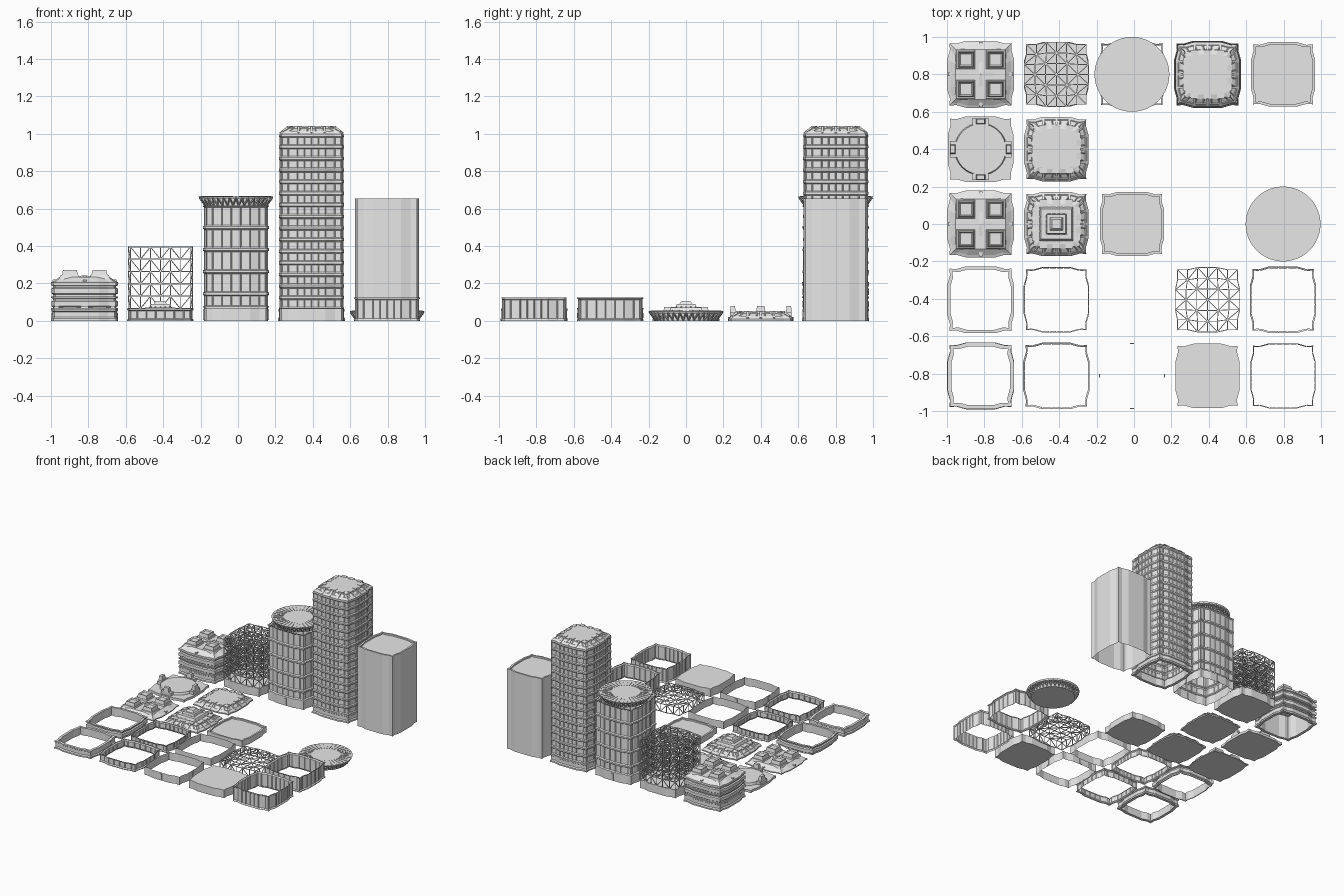
import bpy, bmesh, math
from mathutils import Vector, Matrix

cube = bpy.data.objects.get("Cube")
if cube:
    bpy.data.objects.remove(cube)

grey = bpy.data.materials.new("plain_grey")
grey.use_nodes = True
grey.diffuse_color = (0.8, 0.8, 0.8, 1)
grey.node_tree.nodes["Principled BSDF"].inputs["Base Color"].default_value = (0.8, 0.8, 0.8, 1)

COL = [-0.82, -0.415, -0.011, 0.393, 0.797]
ROW = [0.8, 0.4, 0.0, -0.405, -0.812]
SIDE = [(0.172, -0.075), (0.172, 0.075), (0.158, 0.125), (0.16, 0.16), (0.158, -0.125)]
FLOOR, TALL = 0.062, 0.118


def finish(name, bm, cell, z=0.0):
    mesh = bpy.data.meshes.new(name)
    bm.to_mesh(mesh)
    bm.free()
    mesh.materials.append(grey)
    ob = bpy.data.objects.new(name, mesh)
    ob.location = (COL[cell[0]], ROW[cell[1]], z)
    bpy.context.scene.collection.objects.link(ob)
    return ob


def outline(step=None):
    """Bowed square with small square corners, optionally split into bays."""
    quarter = [SIDE[4], SIDE[0], SIDE[1], SIDE[2], SIDE[3]]
    pts = []
    for k in range(4):
        turn = Matrix.Rotation(k * math.pi / 2, 2)
        pts += [turn @ Vector(p) for p in quarter]
    if not step:
        return pts
    out = []
    for a, b in zip(pts, pts[1:] + pts[:1]):
        n = max(1, round((b - a).length / step))
        out += [a.lerp(b, i / n) for i in range(n)]
    return out


def loft(bm, profile, step=None, bottom=False, top=False):
    """Sweep the footprint through (scale, z) pairs; returns the face bands."""
    pts = outline(step)
    rings = [[bm.verts.new((p.x * s, p.y * s, z)) for p in pts] for s, z in profile]
    n, bands = len(pts), []
    for a, b in zip(rings, rings[1:]):
        bands.append([bm.faces.new((a[i], a[(i + 1) % n], b[(i + 1) % n], b[i])) for i in range(n)])
    if bottom:
        bm.faces.new(rings[0][::-1])
    if top:
        bm.faces.new(rings[-1])
    bm.normal_update()
    return bands


def recess(bm, faces, width, depth):
    bmesh.ops.inset_individual(bm, faces=faces, thickness=width, depth=-depth)


def block(bm, lo, hi, taper=1.0):
    lo, hi = Vector(lo), Vector(hi)
    mid, size = (lo + hi) / 2, hi - lo
    vs = bmesh.ops.create_cube(bm, size=1)["verts"]
    for v in vs:
        t = taper if v.co.z > 0 else 1
        v.co = mid + Vector((v.co.x * size.x * t, v.co.y * size.y * t, v.co.z * size.z))
    return vs


def bar(bm, a, b, r):
    a, b = Vector(a), Vector(b)
    rot = (b - a).to_track_quat('Z', 'Y').to_matrix().to_4x4()
    m = Matrix.Translation((a + b) / 2) @ rot @ Matrix.Diagonal((2 * r, 2 * r, (b - a).length, 1))
    bmesh.ops.create_cube(bm, size=1, matrix=m)


def four_sides(bm, build):
    """Repeat a detail built on the +x side around all four sides."""
    for k in range(4):
        old = set(bm.verts)
        build()
        new = [v for v in bm.verts if v not in old]
        bmesh.ops.rotate(bm, verts=new, matrix=Matrix.Rotation(k * math.pi / 2, 3, 'Z'))


# Wall and ring modules
def base_ring(name, cell, z=0.0):
    bm = bmesh.new()
    loft(bm, [(0.91, 0), (1.04, 0), (1.04, 0.012), (1, 0.02), (1, 0.048), (1.03, 0.052),
              (1.03, 0.062), (0.91, 0.062), (0.91, 0)])
    return finish(name, bm, cell, z)


def banded_ring(name, cell, z=0.0):
    bm = bmesh.new()
    loft(bm, [(0.94, 0), (0.98, 0), (0.98, 0.01), (1.03, 0.016), (1.03, 0.042), (0.98, 0.048),
              (0.98, 0.056), (1.04, 0.06), (1.04, 0.068), (0.94, 0.068), (0.94, 0)])
    return finish(name, bm, cell, z)


def window_floor(name, cell, z=0.0, high=FLOOR, step=0.042, lip=1.015):
    bm = bmesh.new()
    bands = loft(bm, [(lip, 0), (lip, 0.006), (1, 0.009), (1, high - 0.009),
                      (lip, high - 0.006), (lip, high)], step)
    recess(bm, bands[2], 0.005, 0.004)
    return finish(name, bm, cell, z)


def plain_wall(name, cell, high, z=0.0, doors=False):
    bm = bmesh.new()
    loft(bm, [(1, 0), (1, high)])
    if doors:
        four_sides(bm, lambda: block(bm, (0.171, -0.01, 0.005), (0.177, 0.01, high - 0.01)))
    return finish(name, bm, cell, z)


def slab(name, cell, high, rim=True, bottom=True):
    bm = bmesh.new()
    prof = [(1, 0), (1, high)]
    if rim:
        prof += [(0.92, high), (0.92, high - 0.012)]
    loft(bm, prof, bottom=bottom, top=True)
    return finish(name, bm, cell)


# Roof modules
def sloped_roof(name, cell, z=0.0, lantern=False):
    bm = bmesh.new()
    bands = loft(bm, [(1, 0), (1, 0.01), (0.92, 0.026), (0.76, 0.044), (0.62, 0.05)], 0.05, True, True)
    recess(bm, bands[2], 0.005, 0.004)

    def ribs():
        for y in (-0.07, 0, 0.07):
            bar(bm, (0.168, y, 0.012), (0.125, y, 0.046), 0.006)
            block(bm, (0.1, y - 0.02, 0.044), (0.13, y + 0.02, 0.052))
    four_sides(bm, ribs)
    if lantern:
        block(bm, (-0.09, -0.09, 0.05), (0.09, 0.09, 0.072), 0.9)
        block(bm, (-0.055, -0.055, 0.072), (0.055, 0.055, 0.09), 0.9)
        block(bm, (-0.035, -0.035, 0.09), (0.035, 0.035, 0.105), 0.7)

        def bays():
            for i in range(-2, 3):
                bar(bm, (0.092, i * 0.04, 0.05), (0.05, i * 0.024, 0.075), 0.003)
        four_sides(bm, bays)
    return finish(name, bm, cell, z)


def skylight_roof(name, cell, z=0.0):
    bm = bmesh.new()
    loft(bm, [(1.04, 0), (1.04, 0.008), (0.96, 0.014), (0.78, 0.036)], bottom=True, top=True)

    def quarter():
        block(bm, (0.024, 0.024, 0.02), (0.138, 0.138, 0.046), 0.85)
        vs = block(bm, (0.036, 0.036, 0.046), (0.122, 0.122, 0.074), 0.86)
        lid = max({f for v in vs for f in v.link_faces}, key=lambda f: f.calc_center_median().z)
        bm.normal_update()
        recess(bm, [lid], 0.01, 0.01)
        bar(bm, (0, 0, 0.036), (0.172, 0, 0.012), 0.009)
    four_sides(bm, quarter)
    return finish(name, bm, cell, z)


def round_roof(name, cell):
    bm = bmesh.new()
    loft(bm, [(1.02, 0), (1.02, 0.02)], bottom=True, top=True)
    bmesh.ops.create_cone(bm, cap_ends=True, segments=32, radius1=0.14, radius2=0.135, depth=0.02,
                          matrix=Matrix.Translation((0, 0, 0.03)))

    def vents():
        block(bm, (0.13, -0.045, 0.02), (0.165, 0.045, 0.045))
        block(bm, (0.135, -0.025, 0.045), (0.165, 0.025, 0.08), 0.8)
    four_sides(bm, vents)
    return finish(name, bm, cell)


def crown(name, cell, z=0.0):
    bm = bmesh.new()
    n = 36
    for r1, r2, d, h in ((0.165, 0.165, 0.045, 0.0225), (0.194, 0.2, 0.012, 0.046)):
        bmesh.ops.create_cone(bm, cap_ends=True, segments=n * 2, radius1=r1, radius2=r2, depth=d,
                              matrix=Matrix.Translation((0, 0, h)))
    for k in range(n):
        turn = Matrix.Rotation(k * math.tau / n, 3, 'Z')
        side = Matrix.Rotation((k + 0.5) * math.tau / n, 3, 'Z')
        bar(bm, turn @ Vector((0.11, 0, 0.052)), turn @ Vector((0.19, 0, 0.052)), 0.003)
        for t in (turn, Matrix.Rotation((k + 1) * math.tau / n, 3, 'Z')):
            bar(bm, side @ Vector((0.166, 0, 0.003)), t @ Vector((0.196, 0, 0.045)), 0.003)
    return finish(name, bm, cell, z)


# Open lattice frame with a braced top
def lattice(name, cell, z=0.0, high=0.066, n=6):
    bm = bmesh.new()

    def reach(t):
        t = abs(t) * 0.16
        return 0.172 if t <= 0.08 else 0.16

    def node(i, j, h):
        u, v = 2 * i / n - 1, 2 * j / n - 1
        return Vector((u * reach(v), v * reach(u), h))
    r = 0.0022
    for i in range(n + 1):
        for j in range(n + 1):
            p = node(i, j, high)
            for di, dj in ((1, 0), (0, 1)):
                if i + di > n or j + dj > n:
                    continue
                bar(bm, p, node(i + di, j + dj, high), r)
                rim = j in (0, n) if di else i in (0, n)
                if rim:
                    odd = (i + j) % 2
                    a, b = (i, j), (i + di, j + dj)
                    bar(bm, node(*a, 0.0 if odd else high), node(*b, high if odd else 0.0), r)
                    bar(bm, node(*a, r), node(*b, r), r)
            if i in (0, n) or j in (0, n):
                bar(bm, node(i, j, 0), p, r)
            if i < n and j < n:
                a, b = ((i, j), (i + 1, j + 1)) if (i + j) % 2 == 0 else ((i + 1, j), (i, j + 1))
                bar(bm, node(*a, high), node(*b, high), r)
    return finish(name, bm, cell, z)


# Back row: five assembled towers
base_ring("low_tower_base", (0, 0))
for i in range(2):
    banded_ring(f"low_tower_band_{i + 1}", (0, 0), 0.062 + i * 0.068)
skylight_roof("low_tower_roof", (0, 0), 0.198)

slab("lattice_tower_base", (1, 0), 0.065, rim=False)
for i in range(5):
    lattice(f"lattice_tower_level_{i + 1}", (1, 0), 0.065 + i * 0.066)

plain_wall("round_top_tower_base", (2, 0), 0.07, doors=True)
window_floor("round_top_tower_entry", (2, 0), 0.07, 0.075, 0.06, 1.03)
for i in range(4):
    window_floor(f"round_top_tower_floor_{i + 1}", (2, 0), 0.145 + i * TALL, TALL, 0.06, 1.03)
crown("round_top_tower_crown", (2, 0), 0.613)

base_ring("high_tower_base", (3, 0))
for i in range(15):
    window_floor(f"high_tower_floor_{i + 1}", (3, 0), 0.062 + i * FLOOR)
sloped_roof("high_tower_roof", (3, 0), 0.99)

slab("plain_tower", (4, 0), 0.655, bottom=False)

# Loose roof modules
round_roof("round_roof", (0, 1))
sloped_roof("sloped_roof", (1, 1))
skylight_roof("skylight_roof", (0, 2))
sloped_roof("lantern_roof", (1, 2), lantern=True)
slab("rimmed_roof", (2, 2), 0.05)
crown("crown_roof", (4, 2))

# Loose wall modules
banded_ring("banded_ring", (0, 3))
window_floor("short_window_ring", (1, 3))
plain_wall("plain_ring", (2, 3), 0.062)
lattice("lattice_module", (3, 3))
window_floor("tall_window_ring", (4, 3), 0, 0.125, 0.06, 1.03)
base_ring("base_ring", (0, 4))
window_floor("ledged_ring", (1, 4), 0, 0.065, 0.06, 1.03)
plain_wall("door_ring", (2, 4), 0.065, doors=True)
slab("solid_floor", (3, 4), 0.065, rim=False)
window_floor("tall_panel_ring", (4, 4), 0, 0.125, 0.042, 1.01)
